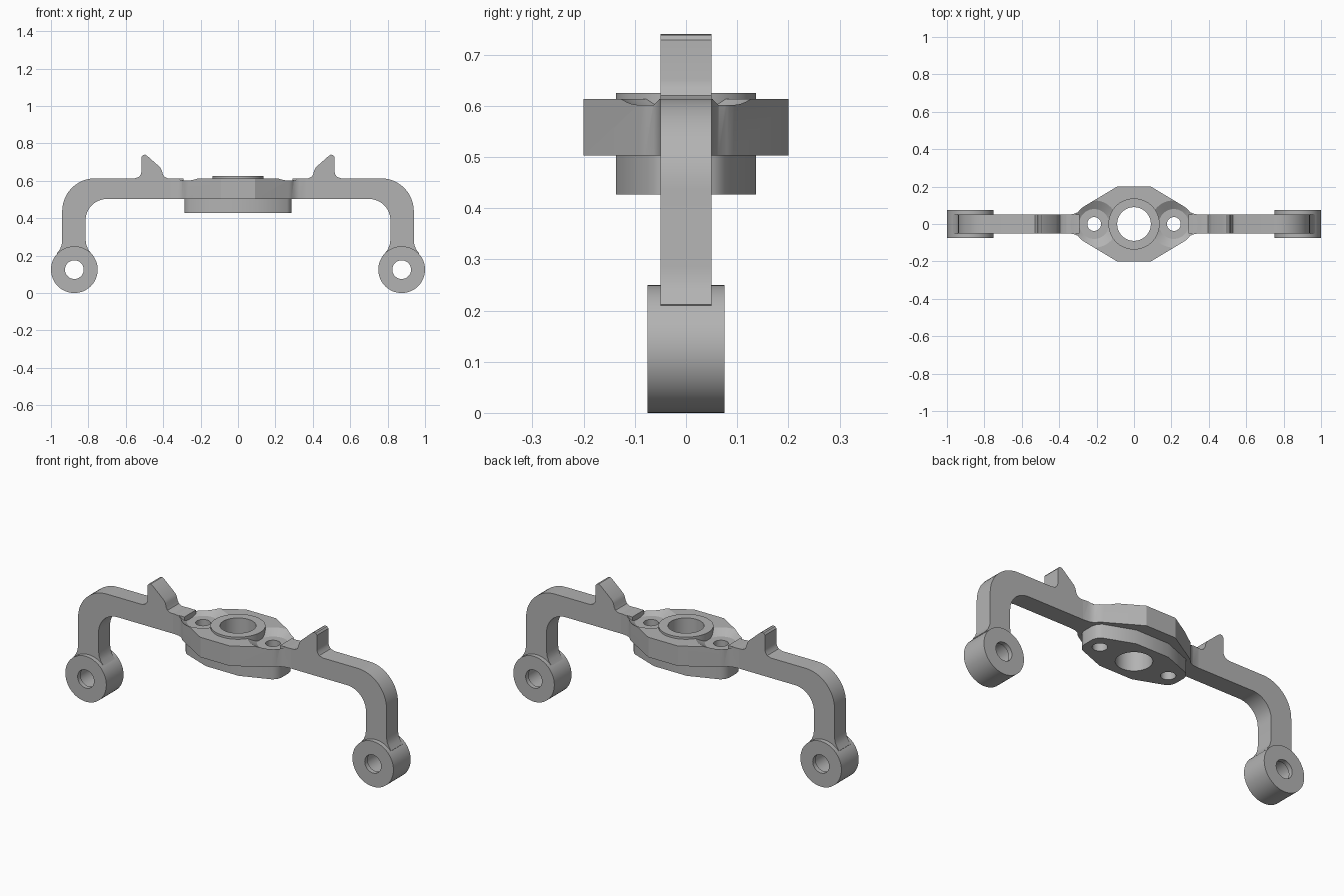
import bpy, bmesh, math
from mathutils import Vector

cube = bpy.data.objects.get("Cube")
if cube:
    bpy.data.objects.remove(cube, do_unlink=True)

grey = bpy.data.materials.new("cast grey metal")
grey.use_nodes = True
colour = (0.45, 0.45, 0.45, 1)
grey.diffuse_color = colour
grey.node_tree.nodes["Principled BSDF"].inputs["Base Color"].default_value = colour


def finish(name, bm):
    bmesh.ops.remove_doubles(bm, verts=bm.verts, dist=1e-5)
    bmesh.ops.recalc_face_normals(bm, faces=bm.faces)
    mesh = bpy.data.meshes.new(name)
    bm.to_mesh(mesh)
    bm.free()
    mesh.materials.append(grey)
    ob = bpy.data.objects.new(name, mesh)
    bpy.context.collection.objects.link(ob)
    return ob


def prism(name, pts, direction, lo, hi, place):
    """Extrude an outline along a direction between lo and hi."""
    bm = bmesh.new()
    d = Vector(direction)
    face = bm.faces.new([bm.verts.new(Vector(place(*p)) + d * lo) for p in pts])
    ext = bmesh.ops.extrude_face_region(bm, geom=[face])
    moved = [g for g in ext["geom"] if isinstance(g, bmesh.types.BMVert)]
    bmesh.ops.translate(bm, verts=moved, vec=d * (hi - lo))
    return finish(name, bm)


def lathe(name, profile, place, steps=48):
    """Revolve a closed (radius, height) profile."""
    bm = bmesh.new()
    rings = []
    for i in range(steps):
        a = math.tau * i / steps
        rings.append([bm.verts.new(place(r * math.cos(a), r * math.sin(a), h))
                      for r, h in profile])
    n = len(profile)
    for i, ring in enumerate(rings):
        nxt = rings[(i + 1) % steps]
        for j in range(n):
            k = (j + 1) % n
            if profile[j][0] or profile[k][0]:
                quad = [ring[j], ring[k], nxt[k], nxt[j]]
                bm.faces.new(quad)
    return finish(name, bm)


def arc(cx, cz, r, start, end, n=12):
    angles = [math.radians(start + (end - start) * i / n) for i in range(n + 1)]
    return [(cx + r * math.cos(a), cz + r * math.sin(a)) for a in angles]


def four_way(quarter):
    """Mirror a quarter outline, listed from the x end to the y end."""
    half = quarter + [(-x, y) for x, y in reversed(quarter)]
    return half + [(-x, -y) for x, y in half]


def smooth(ob):
    bpy.ops.object.select_all(action="DESELECT")
    ob.select_set(True)
    bpy.context.view_layer.objects.active = ob
    bpy.ops.object.shade_smooth_by_angle(angle=math.radians(30))


def cut(ob, cutters):
    bpy.context.view_layer.objects.active = ob
    for c in cutters:
        mod = ob.modifiers.new("cut", "BOOLEAN")
        mod.operation, mod.solver, mod.object = "DIFFERENCE", "EXACT", c
        bpy.ops.object.modifier_apply(modifier=mod.name)


flat = lambda x, y: (x, y, 0)
parts = []

# Central plates
upper = prism("upper_plate", four_way([(.36, .05), (.325, .053), (.3, .063), (.286, .08),
              (.27, .092), (.09, .2)]), (0, 0, 1), .503, .613, flat)
lower = prism("lower_plate", four_way([(.287, .03), (.28, .055), (.262, .075),
              (.1, .137)]), (0, 0, 1), .427, .503, flat)

# Bolt holes with flared recesses, and room for the hub
cutters = [lathe("hub_cutter", [(0, .4), (.11, .4), (.11, .7), (0, .7)],
                 lambda a, b, h: (a, b, h))]
for s in (-1, 1):
    cutters.append(lathe("bolt_cutter",
                         [(0, .4), (.037, .4), (.037, .584), (.08, .584),
                          (.128, .614), (.128, .65), (0, .65)],
                         lambda a, b, h: (s * .213 + a, b, h)))
for plate in (upper, lower):
    cut(plate, cutters)
    parts.append(plate)
for c in cutters:
    bpy.data.objects.remove(c, do_unlink=True)

# Raised hub with through bore
parts.append(lathe("hub_ring", [(.09, .427), (.137, .427), (.137, .625), (.09, .625)],
                   lambda a, b, h: (a, b, h), 64))

# Arm outline: underside, inner bend, foot flare, outer bend, horn
horn = [(.553, .613), (.53, .62), (.519, .635), (.516, .65), (.516, .728), (.508, .738),
        (.497, .74), (.484, .732), (.416, .672), (.407, .655), (.403, .638),
        (.395, .622), (.377, .613)]
flare_in = [(.815, .285), (.811, .257), (.802, .235), (.785, .212), (.8, .195)]
flare_out = [(.955, .195), (.968, .212), (.952, .235), (.943, .257), (.94, .285)]
arm = ([(.292, .503)] + arc(.7, .388, .115, 90, 0) + flare_in + flare_out
       + arc(.765, .438, .175, 0, 90) + horn + [(.292, .613)])
eye = [(.05, -.075), (.125, -.075), (.125, .075), (.05, .075),
       (.05, .05), (.06, .05), (.06, -.05), (.05, -.05)]

for side, s in (("left", 1), ("right", -1)):
    parts.append(prism(side + "_arm", arm, (0, 1, 0), -.05, .05,
                       lambda x, z: (s * x, 0, z)))
    parts.append(lathe(side + "_mounting_eye", eye,
                       lambda a, b, h: (s * .875 + a, h, .125 + b)))

for ob in parts:
    smooth(ob)
